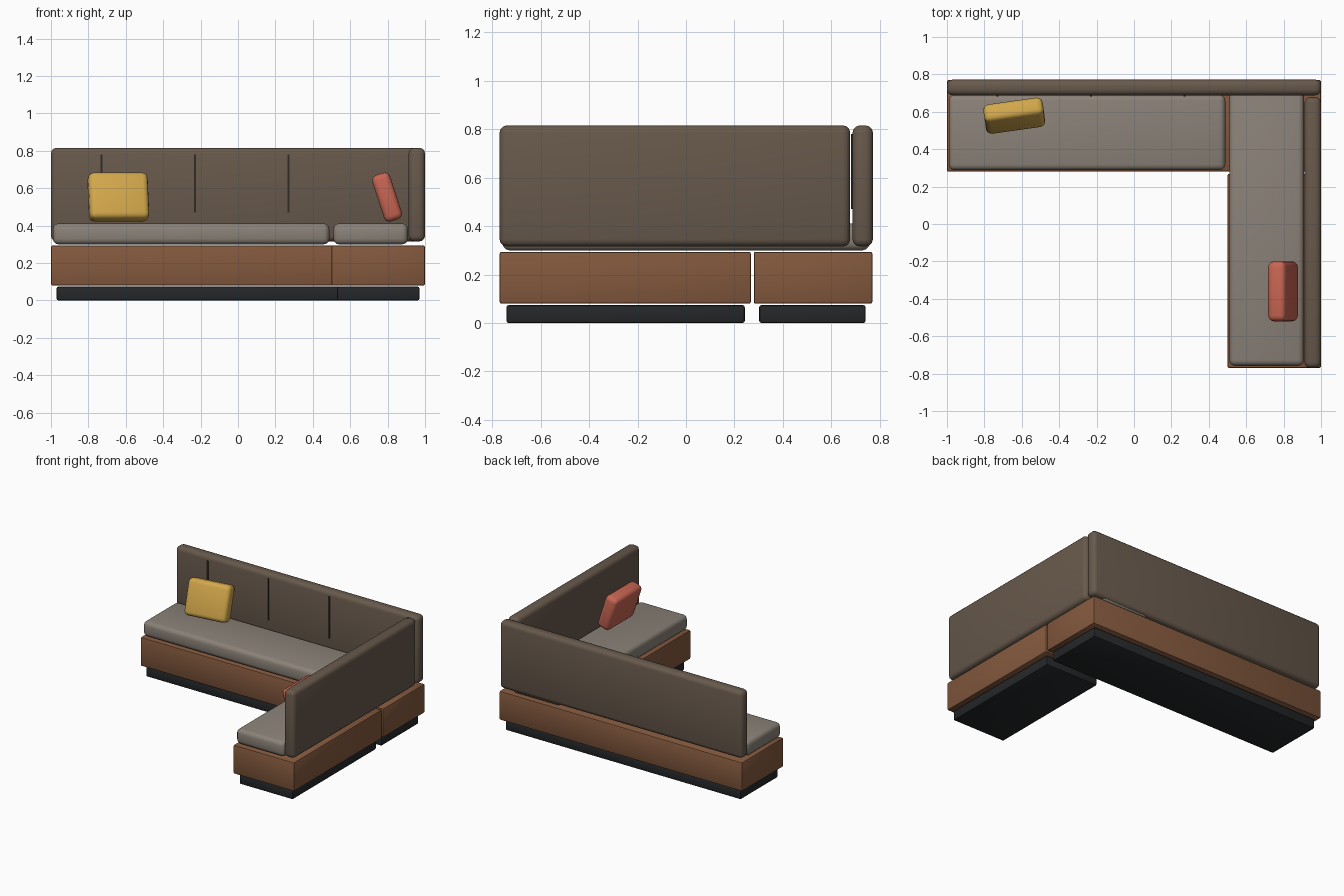
import bpy
from math import radians
from mathutils import Euler

if "Cube" in bpy.data.objects:
    bpy.data.objects.remove(bpy.data.objects["Cube"])


def material(name, rgb):
    m = bpy.data.materials.new(name)
    m.diffuse_color = (*rgb, 1)
    m.use_nodes = True
    m.node_tree.nodes["Principled BSDF"].inputs["Base Color"].default_value = m.diffuse_color
    return m


WOOD = material("wood", (0.23, 0.1, 0.048))
DARK = material("dark_plinth", (0.018, 0.02, 0.022))
SEAT = material("seat_fabric", (0.26, 0.225, 0.19))
BACK = material("back_fabric", (0.137, 0.1, 0.072))
SEAM = material("seam_dark", (0.03, 0.025, 0.02))
GOLD = material("gold_fabric", (0.65, 0.39, 0.07))
CORAL = material("coral_fabric", (0.58, 0.13, 0.085))


def rounded_box(name, centre, size, mat, bevel, segments=3, rot=(0, 0, 0)):
    bpy.ops.mesh.primitive_cube_add(size=1, location=centre, rotation=rot)
    ob = bpy.context.object
    ob.name = name
    ob.scale = size
    bpy.ops.object.transform_apply(location=False, rotation=False, scale=True)
    ob.data.materials.append(mat)
    if bevel:
        mod = ob.modifiers.new("rounding", 'BEVEL')
        mod.width = bevel
        mod.segments = segments
        bpy.ops.object.modifier_apply(modifier=mod.name)
        bpy.ops.object.shade_smooth_by_angle(angle=radians(35))
    return ob


def span_box(name, xs, ys, zs, mat, bevel, segments=3):
    spans = (xs, ys, zs)
    return rounded_box(name, [(a + b) / 2 for a, b in spans],
                       [b - a for a, b in spans], mat, bevel, segments)


# Recessed plinths
span_box("back_plinth", (-0.97, 0.97), (0.302, 0.742), (0, 0.074), DARK, 0.01, 2)
span_box("return_plinth", (0.53, 0.97), (-0.742, 0.243), (0, 0.074), DARK, 0.01, 2)

# Wooden bases
span_box("back_base", (-1, 1), (0.28, 0.77), (0.08, 0.294), WOOD, 0.008, 2)
span_box("return_base", (0.5, 1), (-0.77, 0.268), (0.08, 0.294), WOOD, 0.008, 2)

# Seat cushions
span_box("back_seat", (-0.99, 0.488), (0.288, 0.69), (0.3, 0.412), SEAT, 0.03)
span_box("return_seat", (0.51, 0.908), (-0.758, 0.758), (0.3, 0.412), SEAT, 0.03)

# Backrests
span_box("back_backrest", (-1, 1), (0.688, 0.772), (0.316, 0.816), BACK, 0.03)
span_box("return_backrest", (0.912, 1), (-0.77, 0.678), (0.316, 0.816), BACK, 0.03)

# Vertical seams on the long backrest
for i, x in enumerate((-0.73, -0.23, 0.27)):
    span_box(f"backrest_seam_{i + 1}", (x - 0.005, x + 0.005), (0.681, 0.693),
             (0.47, 0.78), SEAM, 0)

# Loose pillows, both tilted
PILLOW = (0.32, 0.10, 0.26)
rounded_box("gold_pillow", (-0.64, 0.579, 0.553), PILLOW, GOLD, 0.03, 3,
            Euler((radians(-18), 0, radians(8))))
rounded_box("coral_pillow", (0.797, -0.36, 0.553), PILLOW, CORAL, 0.03, 3,
            Euler((radians(-18), 0, radians(90))))
